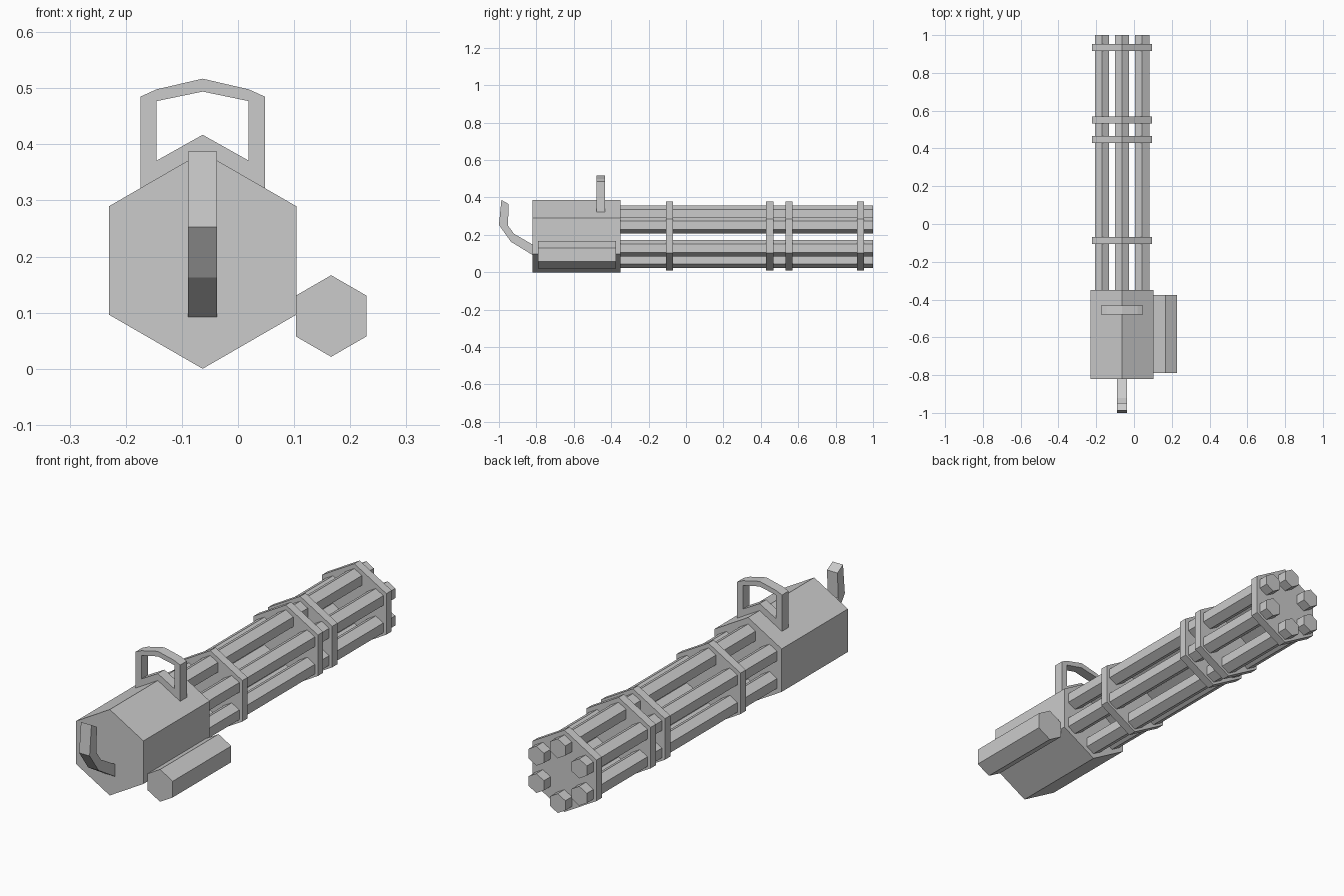
import bpy, bmesh, math
from mathutils import Vector

cube = bpy.data.objects.get("Cube")
if cube:
    bpy.data.objects.remove(cube, do_unlink=True)

steel = bpy.data.materials.new("grey_steel")
steel.use_nodes = True
GREY = (0.6, 0.6, 0.6, 1)
steel.diffuse_color = GREY
steel.node_tree.nodes["Principled BSDF"].inputs["Base Color"].default_value = GREY

CX, CZ = -0.063, 0.193      # main axis of body and barrels


def prism(name, outline, start, end, along="y", open_seam=False):
    """Extrude a flat outline: (x, z) along y, or (y, z) along x."""
    def place(p, t):
        return Vector((p[0], t, p[1])) if along == "y" else Vector((t, p[0], p[1]))
    bm = bmesh.new()
    face = bm.faces.new([bm.verts.new(place(p, start)) for p in outline])
    ext = bmesh.ops.extrude_face_region(bm, geom=[face], use_keep_orig=True)
    moved = [v for v in ext["geom"] if isinstance(v, bmesh.types.BMVert)]
    bmesh.ops.translate(bm, verts=moved, vec=place((0, 0), end - start))
    if open_seam:           # leave the mirror plane open
        seam = [f for f in bm.faces if all(abs(v.co.x) < 1e-5 for v in f.verts)]
        bmesh.ops.delete(bm, geom=seam, context="FACES")
    bmesh.ops.recalc_face_normals(bm, faces=bm.faces)
    mesh = bpy.data.meshes.new(name)
    bm.to_mesh(mesh)
    bm.free()
    mesh.materials.append(steel)
    obj = bpy.data.objects.new(name, mesh)
    bpy.context.collection.objects.link(obj)
    return obj


def hexagon(x, z, radius):
    angles = [math.radians(90 + 60 * i) for i in range(6)]
    return [(x + radius * math.cos(a), z + radius * math.sin(a)) for a in angles]


# Main housing and the tube hanging beside it
prism("body", hexagon(CX, CZ, 0.193), -0.82, -0.35)
prism("side_tube", hexagon(0.166, 0.094, 0.0727), -0.79, -0.375)

# Six barrels in a circle
for i, (x, z) in enumerate(hexagon(CX, 0.19, 0.123)):
    prism(f"barrel_{i + 1}", hexagon(x, z, 0.0436), -0.36, 1.0)

# Plates that clamp the barrels
for i, y in enumerate((-0.088, 0.448, 0.55, 0.934)):
    prism(f"barrel_plate_{i + 1}", hexagon(CX, 0.194, 0.184), y - 0.019, y + 0.019)

# Carrying handle: half a closed loop, mirrored
half_loop = [(0, 0.381), (0.111, 0.317), (0.111, 0.485), (0.082, 0.498), (0, 0.517),
             (0, 0.494), (0.082, 0.477), (0.082, 0.371), (0, 0.417)]
handle = prism("carry_handle", half_loop, -0.479, -0.432, open_seam=True)
handle.location.x = CX
handle.modifiers.new("Mirror", "MIRROR").use_clip = True

# Bent rear grip
grip = [(-0.81, 0.086), (-0.936, 0.163), (-1.0, 0.253), (-0.987, 0.387),
        (-0.948, 0.364), (-0.952, 0.25), (-0.92, 0.206), (-0.81, 0.142)]
prism("rear_grip", grip, CX - 0.026, CX + 0.026, along="x")
